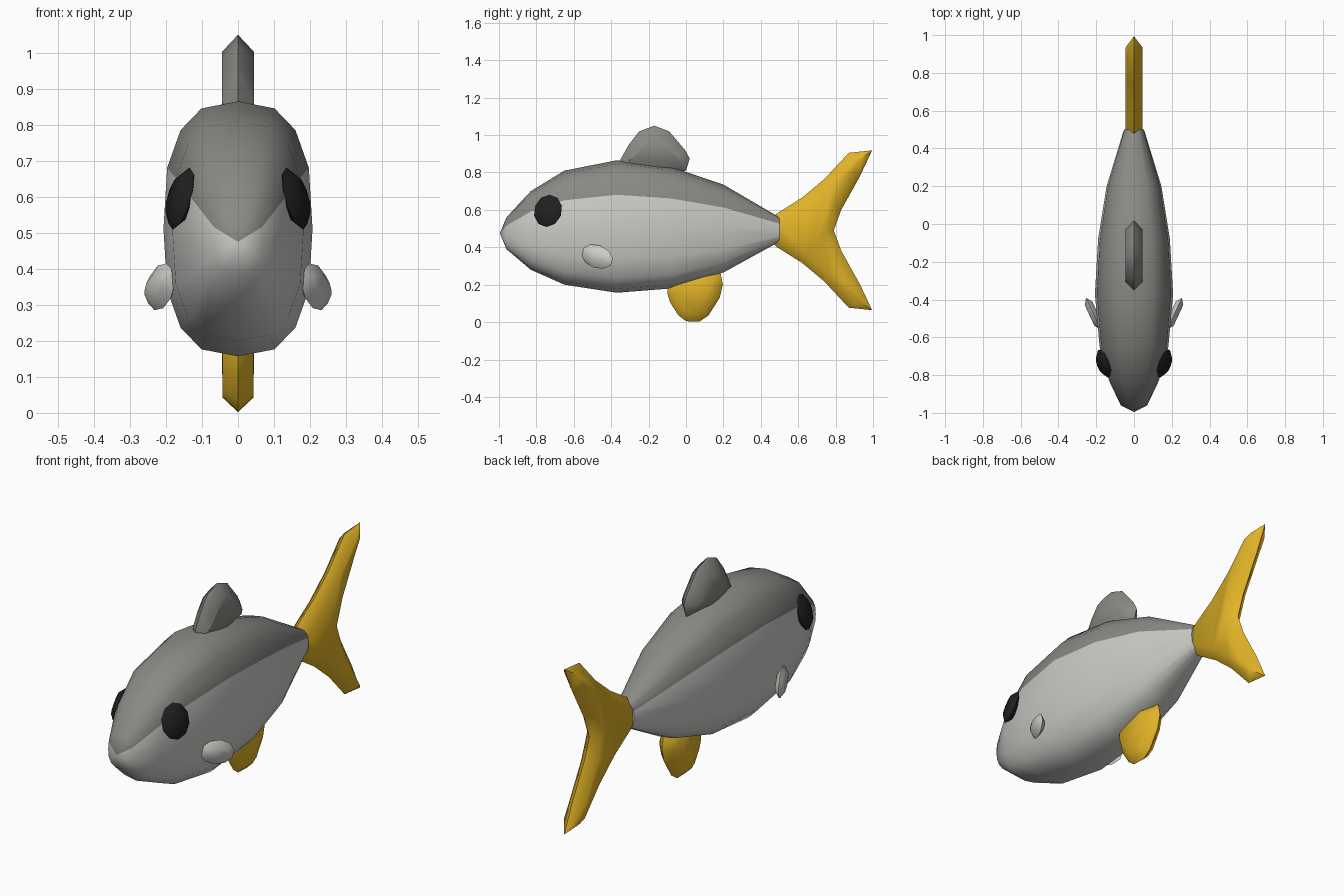
import bpy, bmesh, math
from mathutils import Vector, Matrix

cube = bpy.data.objects.get("Cube")
if cube:
    bpy.data.objects.remove(cube, do_unlink=True)


def material(name, rgb):
    m = bpy.data.materials.new(name)
    m.use_nodes = True
    m.diffuse_color = (*rgb, 1)
    bsdf = m.node_tree.nodes["Principled BSDF"]
    bsdf.inputs["Base Color"].default_value = (*rgb, 1)
    bsdf.inputs["Roughness"].default_value = 0.6
    return m


DARK = material("dark grey", (0.25, 0.25, 0.235))
LIGHT = material("light grey", (0.6, 0.6, 0.575))
YELLOW = material("golden yellow", (0.75, 0.45, 0.02))
BLACK = material("black", (0.014, 0.014, 0.014))


def finish(name, bm, mats, angle):
    bmesh.ops.recalc_face_normals(bm, faces=bm.faces)
    mesh = bpy.data.meshes.new(name)
    bm.to_mesh(mesh)
    bm.free()
    for m in mats:
        mesh.materials.append(m)
    ob = bpy.data.objects.new(name, mesh)
    bpy.context.collection.objects.link(ob)
    bpy.ops.object.select_all(action='DESELECT')
    ob.select_set(True)
    bpy.context.view_layer.objects.active = ob
    bpy.ops.object.shade_smooth_by_angle(angle=math.radians(angle))
    return ob


def inset(points, dist):
    """Move a counter-clockwise outline inwards with limited mitres."""
    out = []
    for i, p in enumerate(points):
        a = (p - points[i - 1]).normalized()
        b = (points[(i + 1) % len(points)] - p).normalized()
        n = Vector((-a.y - b.y, a.x + b.x)).normalized()
        mitre = max(n.dot(Vector((-a.y, a.x))), 0.6)
        out.append(p + n * dist / mitre)
    return out


def plate(name, outline, half, rim, mat, frame):
    """Flat plate with a ridge running round its edge."""
    pts = [Vector(p) for p in outline]
    area = sum(pts[i - 1].cross(p) for i, p in enumerate(pts))
    if area < 0:
        pts.reverse()
    bm = bmesh.new()
    add = lambda ps, w: [bm.verts.new(frame @ Vector((p.x, p.y, w))) for p in ps]
    edge = add(pts, 0)
    for w in (half, -half):
        side = add(inset(pts, rim), w)
        for i in range(len(pts)):
            bm.faces.new((edge[i - 1], edge[i], side[i], side[i - 1]))
        bm.faces.new(side)
    return finish(name, bm, [mat], 70)


def frame(u, v, w, origin=(0, 0, 0)):
    m = Matrix((u, v, w)).transposed().to_4x4()
    m.translation = Vector(origin)
    return m


# Body: rings from nose to tail; each is y, top, bottom, half width
rings = [(-0.96, 0.56, 0.39, 0.07), (-0.83, 0.70, 0.28, 0.132),
         (-0.65, 0.81, 0.20, 0.182), (-0.37, 0.865, 0.157, 0.207),
         (-0.08, 0.83, 0.18, 0.19), (0.2, 0.735, 0.265, 0.145),
         (0.5, 0.56, 0.43, 0.053)]
quarter = [(0, 1), (0.49, 0.945), (0.77, 0.775), (0.95, 0.48), (1, 0)]
half_ring = quarter + [(x, -z) for x, z in quarter[-2::-1]]
section = half_ring + [(-x, z) for x, z in half_ring[-2:0:-1]]
count = len(section)

bm = bmesh.new()
loops = [[bm.verts.new((x * w, y, (top + low) / 2 + z * (top - low) / 2))
          for x, z in section] for y, top, low, w in rings]
nose = bm.verts.new((0, -0.995, 0.475))
for j in range(count):
    k = (j + 1) % count
    # the three facets on either side of the spine are the dark back
    slot = 0 if j < 3 or j >= count - 3 else 1
    faces = [bm.faces.new((nose, loops[0][j], loops[0][k]))]
    for a, b in zip(loops, loops[1:]):
        faces.append(bm.faces.new((a[j], a[k], b[k], b[j])))
    for f in faces:
        f.material_index = slot
bm.faces.new(loops[-1]).material_index = 1
finish("body", bm, [DARK, LIGHT], 60)

# Centre line fins
upright = frame((0, 1, 0), (0, 0, 1), (1, 0, 0))
plate("dorsal_fin",
      [(-0.35, 0.83), (-0.35, 0.87), (-0.305, 0.95), (-0.25, 1.02), (-0.17, 1.05),
       (-0.09, 1.02), (-0.005, 0.92), (0.02, 0.875), (0, 0.81), (-0.17, 0.78)],
      0.045, 0.045, DARK, upright)
plate("belly_fin",
      [(-0.1, 0.21), (-0.1, 0.155), (-0.085, 0.105), (-0.04, 0.035), (0, 0.005),
       (0.07, 0.002), (0.12, 0.035), (0.18, 0.13), (0.197, 0.2), (0.185, 0.26),
       (0.05, 0.3)],
      0.043, 0.04, YELLOW, upright)

# Forked tail: upper lobe mirrored about its middle height
lobe = [(0.45, 0.545), (0.485, 0.58), (0.62, 0.665), (0.74, 0.765), (0.87, 0.905),
        (0.995, 0.918), (0.93, 0.78), (0.83, 0.6), (0.79, 0.49)]
plate("tail_fin", lobe + [(y, 0.982 - z) for y, z in lobe[-2::-1]],
      0.045, 0.045, YELLOW, upright)


def oval(a, b, n):
    return [(a * math.cos(t), b * math.sin(t))
            for t in (math.tau * (i + 0.5) / n for i in range(n))]


# Paired side fins and eyes
for side, s in (("left", 1), ("right", -1)):
    u = Vector((0.4, 0.86, -0.3)).normalized()
    w = Vector((0.92, -0.4, 0)).normalized()
    w = (w - u * w.dot(u)).normalized()
    v = w.cross(u)
    flip = Matrix.Diagonal((s, 1, 1, 1))
    plate(side + "_side_fin", oval(0.096, 0.062, 10), 0.022, 0.03, LIGHT,
          flip @ frame(u, v, w, (0.215, -0.475, 0.35)))
    w = Vector((0.9, -0.32, 0.27)).normalized()
    u = Vector((0, 0, 1)).cross(w).normalized()
    plate(side + "_eye", oval(0.08, 0.09, 10), 0.024, 0.03, BLACK,
          flip @ frame(u, w.cross(u), w, (0.158, -0.738, 0.595)))
